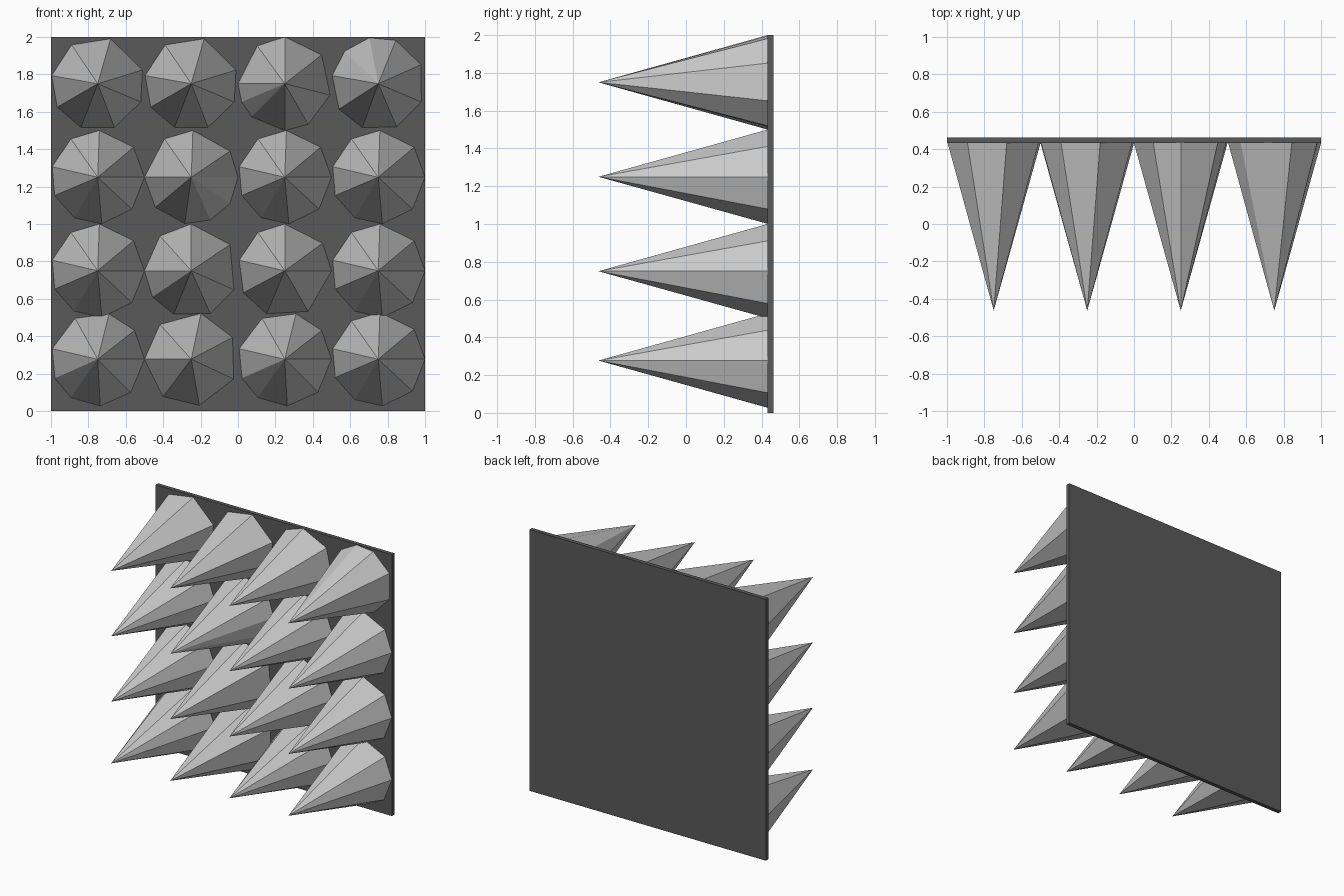
import bpy, bmesh
from math import radians, cos, sin

if "Cube" in bpy.data.objects:
    bpy.data.objects.remove(bpy.data.objects["Cube"])

BACK, FACE, TIP, R = 0.463, 0.432, -0.463, 0.25

dark = bpy.data.materials.new("dark_plate")
dark.diffuse_color = (0.1, 0.1, 0.1, 1)
dark.use_nodes = True
dark.node_tree.nodes["Principled BSDF"].inputs["Base Color"].default_value = dark.diffuse_color

def finish(bm, name):
    bmesh.ops.recalc_face_normals(bm, faces=bm.faces)
    me = bpy.data.meshes.new(name)
    bm.to_mesh(me)
    bm.free()
    ob = bpy.data.objects.new(name, me)
    bpy.context.collection.objects.link(ob)
    return ob

# Backing plate
bm = bmesh.new()
bmesh.ops.create_cube(bm, size=1)
for v in bm.verts:
    v.co = (v.co.x * 2, v.co.y * (BACK - FACE) + (BACK + FACE) / 2, v.co.z * 2 + 1)
finish(bm, "backing_plate").data.materials.append(dark)

# Uneven spike outlines: corner angles in degrees around the base circle
OUTLINES = {
    "A": (88, 40, 0, -43, -85, -120, -157, 167, 125),
    "B": (74, 17, -23, -69, -111, -150, 170, 124),
    "C": (90, 34, -24, -66, -112, -146, 180, 132),
    "D": (90, 38, -14, -60, -90, -135, -157, 180, 126),
    "E": (101, 68, 24, -23, -67, -110, -147, 170, 136),
    "F": (88, 34, 0, -34, -66, -98, -140, 180, 125),
    "G": (76, 38, 0, -45, -87, -125, -156, 167, 119),
    "H": (78, 28, -25, -80, -127, 180, 132),
    "I": (90, 36, 0, -60, -113, -152, 167, 125),
}

# Spike: pyramid pointing to the front
def spike(name, x, z, angles):
    bm = bmesh.new()
    tip = bm.verts.new((x, TIP, z))
    ring = [bm.verts.new((x + R * cos(radians(a)), FACE, z + R * sin(radians(a))))
            for a in angles]
    for i, v in enumerate(ring):
        bm.faces.new((tip, v, ring[(i + 1) % len(ring)]))
    bm.faces.new(ring)
    finish(bm, name)

# Four rows of four spikes, bottom to top
for r, (z, kinds) in enumerate(((0.277, "GHGA"), (0.75, "ACIA"),
                                (1.25, "AFAA"), (1.75, "BBDE"))):
    for c, kind in enumerate(kinds):
        spike(f"spike_{r}_{c}", -0.75 + 0.5 * c, z, OUTLINES[kind])
